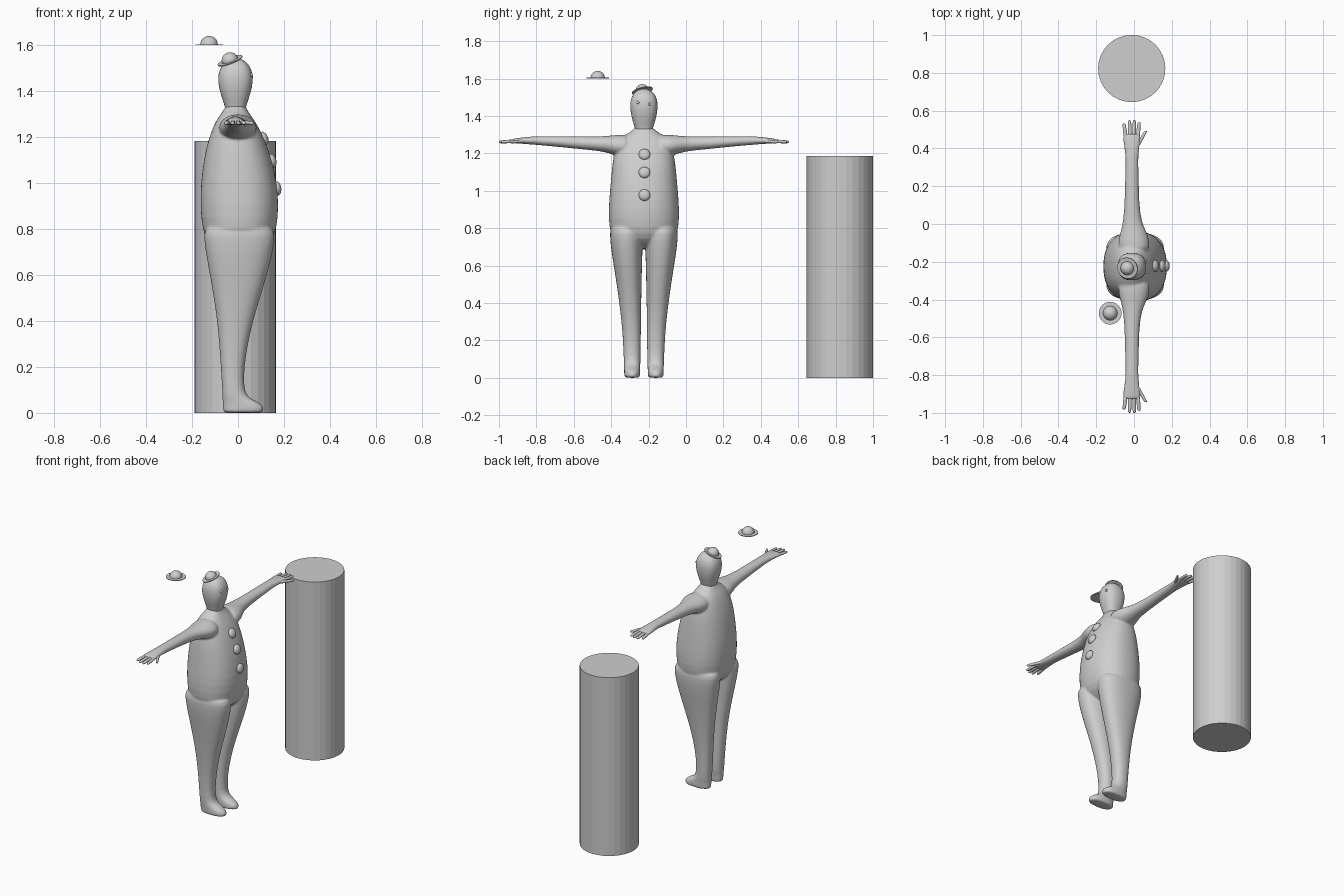
import bpy, bmesh, math
from mathutils import Vector

grey = bpy.data.materials.new("plain grey")
grey.diffuse_color = (0.62, 0.62, 0.62, 1)
CY = -0.225          # y centre of the figure


def ring(bm, c, u, v, p, n=24):
    """Superellipse ring around c with half axes u and v."""
    out = []
    for i in range(n):
        a = 2 * math.pi * i / n
        ca, sa = math.cos(a), math.sin(a)
        k = math.copysign(abs(ca) ** (2 / p), ca)
        m = math.copysign(abs(sa) ** (2 / p), sa)
        out.append(bm.verts.new(Vector(c) + Vector(u) * k + Vector(v) * m))
    return out


def skin(bm, rings):
    n = len(rings[0])
    for a, b in zip(rings, rings[1:]):
        for i in range(n):
            j = (i + 1) % n
            bm.faces.new((a[i], a[j], b[j], b[i]))
    bm.faces.new(rings[0][::-1])
    bm.faces.new(rings[-1])


def upright(bm, rows, yc=CY, p=2.3):
    """Rows of z, x min, x max, y offset, y half width."""
    skin(bm, [ring(bm, ((x0 + x1) / 2, yc + dy, z), ((x1 - x0) / 2, 0, 0), (0, hy, 0), p)
              for z, x0, x1, dy, hy in rows])


def sideways(bm, rows, s, p=2, n=24):
    """Rows of y offset, x, z, x half width, z half height."""
    skin(bm, [ring(bm, (x, CY + s * d, z), (hx, 0, 0), (0, 0, hz), p, n)
              for d, x, z, hx, hz in rows])


def finish(bm, name, subdiv=0, smooth=True):
    bmesh.ops.recalc_face_normals(bm, faces=bm.faces[:])
    for f in bm.faces:
        f.smooth = smooth
    me = bpy.data.meshes.new(name)
    bm.to_mesh(me)
    bm.free()
    me.materials.append(grey)
    ob = bpy.data.objects.new(name, me)
    bpy.context.collection.objects.link(ob)
    if subdiv:
        m = ob.modifiers.new("subdivide", 'SUBSURF')
        m.levels = m.render_levels = subdiv
    return ob


# body: torso, legs with feet and arms, fused and smoothed
bm = bmesh.new()
upright(bm, [(0.69, -0.06, 0.06, 0, 0.08), (0.70, -0.09, 0.09, 0, 0.12),
             (0.74, -0.135, 0.145, 0, 0.165), (0.80, -0.157, 0.17, 0, 0.188),
             (0.90, -0.166, 0.179, 0, 0.191), (1.00, -0.163, 0.171, 0, 0.183),
             (1.10, -0.151, 0.149, 0, 0.174), (1.18, -0.133, 0.122, 0, 0.166),
             (1.25, -0.108, 0.088, 0, 0.145), (1.29, -0.085, 0.06, 0, 0.115),
             (1.317, -0.063, 0.041, 0, 0.07), (1.335, -0.056, 0.034, 0, 0.05),
             (1.34, -0.05, 0.03, 0, 0.045)])
for s in (-1, 1):
    legs = [(0.0, -0.06, 0.105, 0.063, 0.037), (0.005, -0.066, 0.112, 0.063, 0.042),
            (0.03, -0.067, 0.114, 0.063, 0.043), (0.048, -0.067, 0.085, 0.063, 0.043),
            (0.068, -0.068, 0.045, 0.063, 0.044), (0.10, -0.069, 0.025, 0.063, 0.045),
            (0.20, -0.075, 0.027, 0.064, 0.048), (0.30, -0.082, 0.043, 0.068, 0.052),
            (0.40, -0.091, 0.066, 0.073, 0.059), (0.50, -0.106, 0.096, 0.079, 0.067),
            (0.60, -0.123, 0.127, 0.086, 0.076), (0.70, -0.142, 0.153, 0.092, 0.086),
            (0.78, -0.152, 0.165, 0.096, 0.088), (0.82, -0.14, 0.15, 0.096, 0.08)]
    upright(bm, [(z, a, b, s * dy, hy) for z, a, b, dy, hy in legs])
    sideways(bm, [(0.06, 0, 1.24, 0.085, 0.065), (0.14, 0, 1.242, 0.085, 0.058),
                  (0.19, -0.003, 1.248, 0.066, 0.046), (0.24, -0.009, 1.252, 0.049, 0.039),
                  (0.33, -0.011, 1.256, 0.039, 0.035), (0.45, -0.011, 1.263, 0.037, 0.029),
                  (0.56, -0.011, 1.268, 0.034, 0.024), (0.61, -0.011, 1.269, 0.037, 0.021),
                  (0.66, -0.012, 1.268, 0.046, 0.016), (0.695, -0.012, 1.267, 0.047, 0.013),
                  (0.703, -0.012, 1.267, 0.044, 0.010)], s)
body = finish(bm, "body", 1)
m = body.modifiers.new("fuse", 'REMESH')
m.mode = 'VOXEL'
m.voxel_size = 0.006
m.use_smooth_shade = True
m = body.modifiers.new("soften", 'SMOOTH')
m.factor = 0.5
m.iterations = 8

# fingers and thumbs
for s, side in ((-1, "right"), (1, "left")):
    bm = bmesh.new()
    for xa, xb, tip in ((-0.042, -0.053, 0.757), (-0.021, -0.024, 0.775),
                        (0.0, 0.002, 0.775), (0.019, 0.027, 0.764), (0.008, 0.063, 0.718)):
        base = 0.62 if tip < 0.72 else 0.67
        rows = []
        for t, r in ((0, 0.011), (0.5, 0.0105), (0.88, 0.0095), (0.97, 0.0075), (1, 0.004)):
            rows.append((base + (tip - base) * t, xa + (xb - xa) * t,
                         1.267 - 0.006 * t, r, r * 0.9))
        sideways(bm, rows, s, 2, 12)
    finish(bm, side + "_fingers", 1)

# head
bm = bmesh.new()
upright(bm, [(1.31, -0.054, 0.032, 0, 0.044), (1.325, -0.056, 0.034, 0, 0.046),
             (1.35, -0.062, 0.040, 0, 0.053), (1.39, -0.077, 0.055, 0, 0.066),
             (1.44, -0.088, 0.066, 0, 0.0745), (1.48, -0.086, 0.064, 0, 0.073),
             (1.51, -0.073, 0.052, 0, 0.063), (1.53, -0.054, 0.034, 0, 0.046),
             (1.541, -0.034, 0.014, 0, 0.026), (1.545, -0.02, 0.0, 0, 0.012)], p=2.4)
finish(bm, "head", 1)


def ball(name, loc, size, direction):
    """Flattened sphere; the third size runs along the direction."""
    bm = bmesh.new()
    bmesh.ops.create_uvsphere(bm, u_segments=24, v_segments=14, radius=1)
    ob = finish(bm, name)
    ob.location, ob.scale = loc, size
    ob.rotation_mode = 'QUATERNION'
    ob.rotation_quaternion = Vector(direction).to_track_quat('Z', 'Y')


# eyes
ball("right_eye", (0.057, -0.257, 1.472), (0.008, 0.008, 0.008), (1, 0, 0))
ball("left_eye", (0.058, -0.194, 1.463), (0.008, 0.008, 0.008), (1, 0, 0))

# buttons down the front
for i, (x, z, tilt) in enumerate(((0.112, 1.195, 0.42), (0.148, 1.098, 0.25), (0.170, 0.977, 0.1))):
    ball("button_%d" % (i + 1), (x, CY + 0.003, z), (0.031, 0.031, 0.019), (1, 0, tilt))


def hat(name, loc, up, scale):
    # thin round brim with a domed crown
    prof = [(0.0, 0.0), (0.06, 0.0), (0.06, 0.004), (0.038, 0.004)]
    prof += [(0.038 * math.cos(a), 0.004 + 0.036 * math.sin(a))
             for a in (math.pi / 2 * i / 8 for i in range(1, 9))]
    bm = bmesh.new()
    vs = [bm.verts.new((r, 0, z)) for r, z in prof]
    es = [bm.edges.new(e) for e in zip(vs, vs[1:])]
    bmesh.ops.spin(bm, geom=vs + es, cent=(0, 0, 0), axis=(0, 0, 1),
                   angle=2 * math.pi, steps=32, use_duplicate=False)
    bmesh.ops.remove_doubles(bm, verts=bm.verts[:], dist=1e-5)
    for e in bm.edges:
        if e.is_manifold and e.calc_face_angle(0) > 0.6:
            e.smooth = False
    ob = finish(bm, name)
    ob.location, ob.scale = loc, (scale,) * 3
    ob.rotation_mode = 'QUATERNION'
    ob.rotation_quaternion = Vector(up).to_track_quat('Z', 'Y')


hat("worn_hat", (-0.034, -0.233, 1.532), (-0.38, -0.25, 1), 0.95)
hat("floating_hat", (-0.126, -0.472, 1.601), (0, 0, 1), 1)

# tall plain column beside the figure
bm = bmesh.new()
bmesh.ops.create_cone(bm, cap_ends=True, segments=32, radius1=0.178, radius2=0.178, depth=1.185)
col = finish(bm, "column", smooth=False)
col.location = (-0.012, 0.823, 0.5925)
